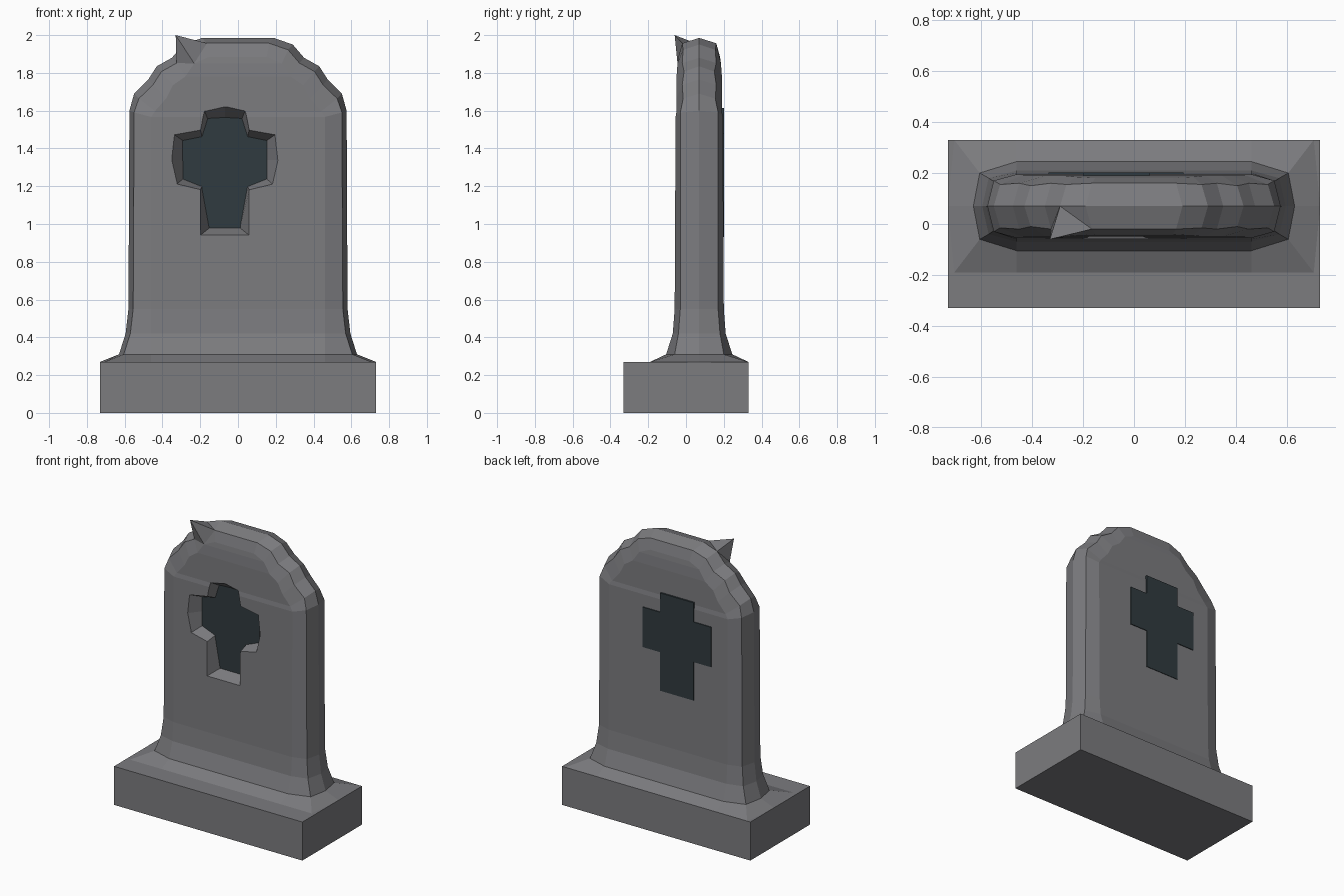
import bpy
import bmesh

cube = bpy.data.objects.get("Cube")
if cube:
    bpy.data.objects.remove(cube, do_unlink=True)


def material(name, colour):
    mat = bpy.data.materials.new(name)
    mat.use_nodes = True
    mat.diffuse_color = colour
    mat.node_tree.nodes["Principled BSDF"].inputs["Base Color"].default_value = colour
    return mat


def finish(name, bm, mat):
    """Turn a bmesh into a flat-shaded object."""
    bmesh.ops.recalc_face_normals(bm, faces=bm.faces[:])
    mesh = bpy.data.meshes.new(name)
    bm.to_mesh(mesh)
    bm.free()
    mesh.materials.append(mat)
    obj = bpy.data.objects.new(name, mesh)
    bpy.context.collection.objects.link(obj)
    return obj


def bridge(bm, lower, upper):
    count = len(lower)
    for i in range(count):
        j = (i + 1) % count
        bm.faces.new((lower[i], lower[j], upper[j], upper[i]))


def mirrored_outline(half, centre):
    """Full closed outline from its right half, running top to bottom."""
    right = [(centre + u, z) for u, z in half]
    left = [(centre - u, z) for u, z in reversed(half) if u > 0]
    return right + left


def prism(name, front, back, y_front, y_back, mat):
    bm = bmesh.new()
    ring_a = [bm.verts.new((x, y_front, z)) for x, z in front]
    ring_b = [bm.verts.new((x, y_back, z)) for x, z in back]
    bridge(bm, ring_a, ring_b)
    bm.faces.new(ring_a)
    bm.faces.new(ring_b)
    return finish(name, bm, mat)


stone = material("grey stone", (0.2, 0.2, 0.212, 1))
dark = material("dark slate", (0.03, 0.043, 0.05, 1))

# Plinth
bm = bmesh.new()
bmesh.ops.create_cube(bm, size=1)
for v in bm.verts:
    v.co.x *= 1.46
    v.co.y *= 0.66
    v.co.z = (v.co.z + 0.5) * 0.27
finish("plinth", bm, stone)

# Headstone: silhouette half-width, height, half-depth at edge and at face
PROFILE = [
    (0.73, 0.27, 0.26, 0.26),
    (0.63, 0.31, 0.13, 0.175),
    (0.595, 0.42, 0.11, 0.14),
    (0.58, 0.55, 0.1, 0.13),
    (0.575, 1.6, 0.1, 0.125),
    (0.55, 1.69, 0.085, 0.12),
    (0.475, 1.765, 0.09, 0.12),
    (0.43, 1.835, 0.08, 0.12),
    (0.35, 1.88, 0.09, 0.12),
    (0.29, 1.95, 0.085, 0.115),
    (0.19, 1.985, 0.09, 0.11),
]
MID = 0.07
bm = bmesh.new()
rings = []
for x, z, edge, face in PROFILE:
    top = min(max((z - 1.55) / 0.15, 0), 1)
    xe, ze = x - 0.025, z - 0.028 * top
    xf, zf = min(0.46, x * 0.8), z - 0.1 * top
    points = [
        (x, MID, z), (xe, MID - edge, ze), (xf, MID - face, zf),
        (-xf, MID - face, zf), (-xe, MID - edge, ze), (-x, MID, z),
        (-xe, MID + edge, ze), (-xf, MID + face, zf),
        (xf, MID + face, zf), (xe, MID + edge, ze),
    ]
    rings.append([bm.verts.new(p) for p in points])
for lower, upper in zip(rings, rings[1:]):
    bridge(bm, lower, upper)
# Close the crown with strips that run left to right, and close the hidden foot
m_r, ef_r, ff_r, ff_l, ef_l, m_l, eb_l, fb_l, fb_r, eb_r = rings[-1]
strips = [(ff_r, ff_l), (ef_r, ef_l), (m_r, m_l), (eb_r, eb_l), (fb_r, fb_l)]
for (a, b), (c, d) in zip(strips, strips[1:]):
    bm.faces.new((a, b, d, c))
bm.faces.new(rings[0])
# Chipped spike on the upper corner
rings[-2][4].co = (-0.33, -0.06, 2.0)
bmesh.ops.triangulate(bm, faces=[f for f in bm.faces if rings[-2][4] in f.verts])
headstone = finish("headstone", bm, stone)

# Worn, funnel-shaped cross recess cut into the front
AXIS = -0.07
rim = [(0, 1.63), (0.11, 1.605), (0.13, 1.5), (0.27, 1.475), (0.285, 1.34),
       (0.255, 1.21), (0.13, 1.18), (0.13, 0.94)]
floor = [(0, 1.56), (0.09, 1.555), (0.12, 1.46), (0.22, 1.44), (0.22, 1.34),
         (0.22, 1.24), (0.12, 1.2), (0.08, 0.98)]
cutter = prism("recess_cutter", mirrored_outline(rim, AXIS),
               mirrored_outline(floor, AXIS), -0.062, 0.025, stone)
cutter.hide_render = True
cut = headstone.modifiers.new("recess", "BOOLEAN")
cut.operation = "DIFFERENCE"
cut.solver = "EXACT"
cut.object = cutter
bpy.context.view_layer.objects.active = headstone
bpy.ops.object.modifier_apply(modifier=cut.name)
bpy.data.objects.remove(cutter, do_unlink=True)

# Dark cross, seen at the recess floor and flush with the back
cross = mirrored_outline([(0.13, 1.615), (0.13, 1.48), (0.265, 1.48),
                          (0.265, 1.2), (0.13, 1.2), (0.13, 0.93)], AXIS)
prism("cross_inlay", cross, cross, 0.02, 0.202, dark)
